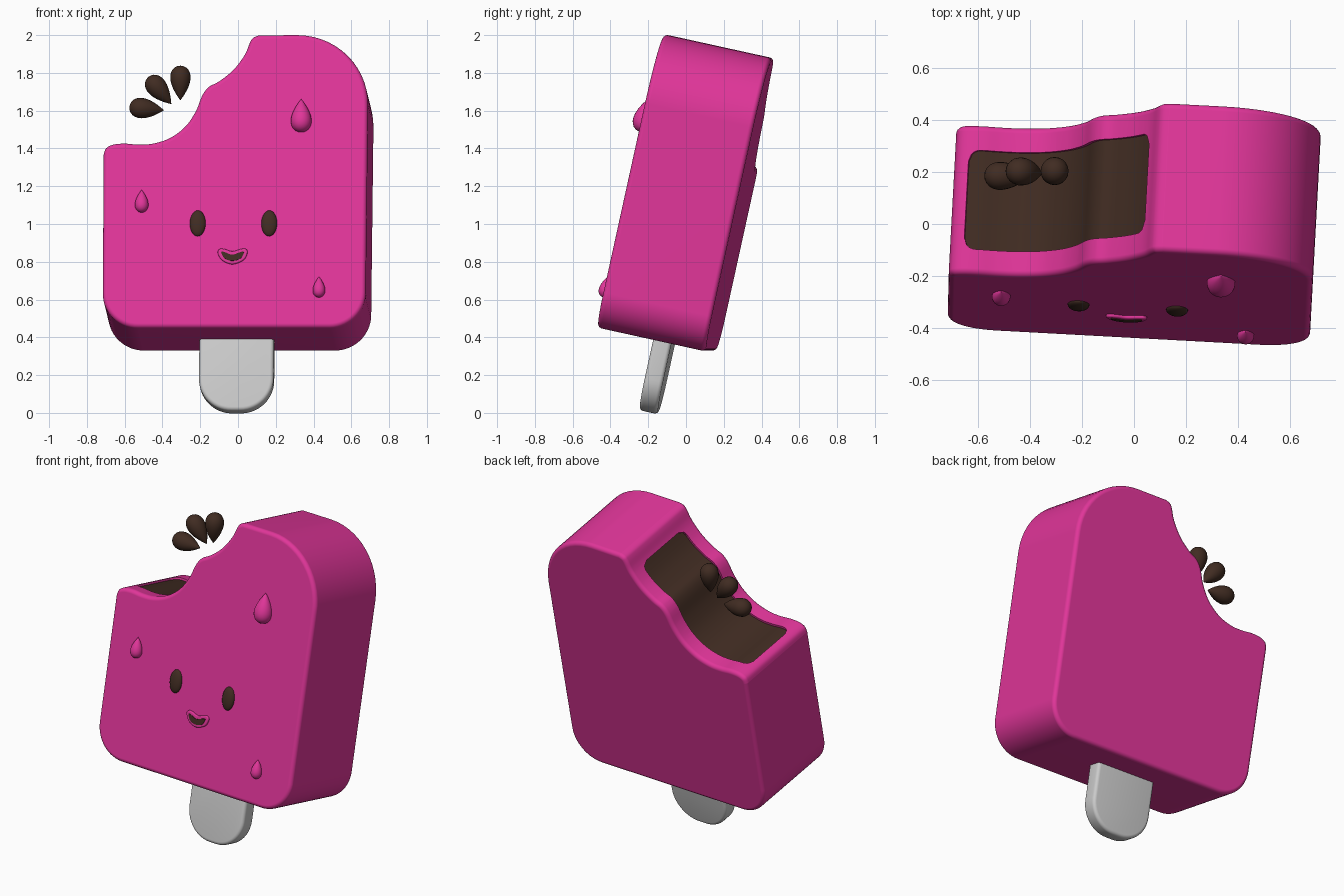
import bpy, bmesh, math
from mathutils import Matrix, Vector

if "Cube" in bpy.data.objects:
    bpy.data.objects.remove(bpy.data.objects["Cube"])

# Whole treat leans back and turns slightly
POSE = (Matrix.Translation((0.002, 0.016, 1.165)) @ Matrix.Rotation(math.radians(-3.1), 4, 'Z')
        @ Matrix.Rotation(math.radians(-12.4), 4, 'X'))
HALF_T, HALF_W, HALF_H = 0.294, 0.697, 0.795


def material(name, rgb):
    m = bpy.data.materials.new(name)
    m.diffuse_color = (*rgb, 1)
    m.use_nodes = True
    m.node_tree.nodes["Principled BSDF"].inputs["Base Color"].default_value = m.diffuse_color
    return m


PINK = material("pink_icing", (0.75, 0.036, 0.32))
BROWN = material("dark_chocolate", (0.052, 0.025, 0.016))
GREY = material("pale_stick", (0.6, 0.6, 0.6))


def front(x, z):
    """Upright front coordinates to the tilted slab's own (u, w)."""
    w = (z - 1.228) / 0.977
    return Vector((x + 0.013 - 0.012 * w, w))


def spline(pts, closed=False, steps=5):
    """Smooth curve through points."""
    n, out = len(pts), []
    for i in range(n if closed else n - 1):
        idx = [(i + k) % n if closed else min(max(i + k, 0), n - 1) for k in (-1, 0, 1, 2)]
        a, b, c, d = (pts[j] for j in idx)
        for s in range(steps):
            t = s / steps
            out.append(0.5 * (2 * b + (c - a) * t + (2 * a - 5 * b + 4 * c - d) * t * t
                              + (3 * b - a - 3 * c + d) * t ** 3))
    return out if closed else out + [pts[-1]]


def arc(cx, cz, r, a0, a1, n=14):
    return [Vector((cx + r * math.cos(math.radians(a0 + (a1 - a0) * i / n)),
                    cz + r * math.sin(math.radians(a0 + (a1 - a0) * i / n)))) for i in range(n + 1)]


def finish(name, bm, mat, matrix=POSE):
    bmesh.ops.recalc_face_normals(bm, faces=bm.faces)
    me = bpy.data.meshes.new(name)
    bm.to_mesh(me)
    bm.free()
    me.materials.append(mat)
    ob = bpy.data.objects.new(name, me)
    bpy.context.collection.objects.link(ob)
    ob.matrix_world = matrix
    return ob


def apply_smooth(ob, angle=35):
    bpy.ops.object.select_all(action='DESELECT')
    ob.select_set(True)
    bpy.context.view_layer.objects.active = ob
    for m in list(ob.modifiers):
        bpy.ops.object.modifier_apply(modifier=m.name)
    bpy.ops.object.shade_smooth_by_angle(angle=math.radians(angle))


def prism(name, outline, v0, v1, mat, bevel=0):
    """Extrude an outline through the slab's depth, optionally rounding its rims."""
    bm = bmesh.new()
    n = len(outline)
    a = [bm.verts.new((p.x, v0, p.y)) for p in outline]
    b = [bm.verts.new((p.x, v1, p.y)) for p in outline]
    bm.faces.new(a)
    bm.faces.new(b[::-1])
    for i in range(n):
        bm.faces.new((a[i], b[i], b[(i + 1) % n], a[(i + 1) % n]))
    ob = finish(name, bm, mat)
    if bevel:
        m = ob.modifiers.new("rim", 'BEVEL')
        m.width, m.segments, m.angle_limit = bevel, 5, math.radians(60)
        apply_smooth(ob)
    return ob


def teardrop(name, ball_end, tip, r, mat, matrix=POSE):
    """Round drop narrowing to a tip."""
    ball_end, tip = Vector(ball_end), Vector(tip)
    axis = tip - ball_end
    half = axis.length / 2
    bm = bmesh.new()
    bmesh.ops.create_uvsphere(bm, u_segments=20, v_segments=14, radius=1)
    for v in bm.verts:
        k = r / 0.77 * math.sqrt(max(0, (1 - v.co.z) / 2))
        v.co = Vector((v.co.x * k, v.co.y * k, v.co.z * half))
    bm.transform(Matrix.Translation((ball_end + tip) / 2) @ axis.to_track_quat('Z', 'Y').to_matrix().to_4x4())
    apply_smooth(finish(name, bm, mat, matrix), 60)


# Iced body with a two-scoop bite out of the top left
bite = spline([front(x, z) for x, z in (
    (-0.713, 1.37), (-0.70, 1.405), (-0.66, 1.425), (-0.6, 1.43), (-0.53, 1.425), (-0.45, 1.43),
    (-0.36, 1.46), (-0.28, 1.52), (-0.225, 1.6), (-0.19, 1.685), (-0.155, 1.73), (-0.10, 1.76),
    (-0.025, 1.82), (0.035, 1.90), (0.063, 1.965), (0.08, 1.99), (0.11, 2.003))])
R, r = 0.38, 0.19
outline = (bite + arc(HALF_W - R, HALF_H - R, R, 90, 0)
           + arc(HALF_W - r, -HALF_H + r, r, 0, -90)
           + arc(-HALF_W + r, -HALF_H + r, r, -90, -180))
body = prism("iced_body", outline, -HALF_T, HALF_T, PINK, bevel=0.05)

# Shallow pocket in the bite, with the chocolate centre set inside it
inner = [p for p in bite if -0.65 < p.x < 0.04 and p.y < 0.70]


def bite_slab(name, outer, lower, half_width, corner, mat):
    """Slab following the bite, with rounded corners at both ends."""
    bm = bmesh.new()
    n = len(inner)
    run = [0]
    for p, q in zip(inner, inner[1:]):
        run.append(run[-1] + (q - p).length)
    rows = []
    for i, p in enumerate(inner):
        d = (inner[min(i + 1, n - 1)] - inner[max(i - 1, 0)]).normalized()
        nrm = Vector((-d.y, d.x))
        gap = max(0, corner - min(run[i], run[-1] - run[i]))
        h = half_width - corner + math.sqrt(corner ** 2 - gap ** 2)
        rows.append([bm.verts.new((q.x, v, q.y)) for q, v in (
            (p + nrm * outer, -h), (p + nrm * outer, h), (p + nrm * lower, h), (p + nrm * lower, -h))])
    for a, b in zip(rows, rows[1:]):
        for j in range(4):
            bm.faces.new((a[j], a[(j + 1) % 4], b[(j + 1) % 4], b[j]))
    bm.faces.new(rows[0])
    bm.faces.new(rows[-1][::-1])
    return finish(name, bm, mat)


cutter = bite_slab("pocket_cutter", 0.04, -0.035, 0.195, 0.045, PINK)
cut = body.modifiers.new("pocket", 'BOOLEAN')
cut.operation, cut.solver, cut.object = 'DIFFERENCE', 'EXACT', cutter
bpy.context.view_layer.update()
apply_smooth(body, 45)
bpy.data.objects.remove(cutter)
body.modifiers.new("even_shading", 'WEIGHTED_NORMAL').keep_sharp = True
apply_smooth(bite_slab("chocolate_centre", -0.013, -0.06, 0.197, 0.045, BROWN))

# Stick with rounded end
sw, sr, sb = 0.198, 0.175, -1.18
stick = ([Vector((-sw, -0.6)), Vector((sw, -0.6))] + arc(sw - sr, sb + sr, sr, 0, -90)
         + arc(-sw + sr, sb + sr, sr, -90, -180))
prism("stick", stick, -0.009, 0.09, GREY, bevel=0.02)

# Eyes
for name, x in (("left_eye", -0.213), ("right_eye", 0.166)):
    p = front(x, 1.003)
    bm = bmesh.new()
    bmesh.ops.create_uvsphere(bm, u_segments=24, v_segments=14, radius=1)
    bm.transform(Matrix.Translation((p.x, -HALF_T, p.y)) @ Matrix.Diagonal((0.042, 0.022, 0.07, 1)))
    apply_smooth(finish(name, bm, BROWN), 60)

# Smiling mouth with a raised pink lip
lip = [(-0.107, 0.847), (-0.095, 0.867), (-0.07, 0.866), (-0.03, 0.854), (0.015, 0.866),
       (0.04, 0.868), (0.051, 0.848), (0.03, 0.808), (-0.03, 0.786), (-0.085, 0.808)]
gap = [(-0.088, 0.849), (-0.065, 0.846), (-0.03, 0.834), (0.008, 0.846), (0.032, 0.849),
       (0.015, 0.815), (-0.03, 0.802), (-0.07, 0.815)]
prism("mouth_lip", spline([front(*p) for p in lip], True), -HALF_T - 0.012, -HALF_T + 0.02, PINK, bevel=0.007)
prism("mouth", spline([front(*p) for p in gap], True), -HALF_T - 0.015, -HALF_T - 0.008, BROWN)

# Melting drips on the front
for i, (x, z0, z1, rad) in enumerate(((0.336, 1.485, 1.66, 0.055), (-0.51, 1.06, 1.18, 0.036),
                                      (0.43, 0.61, 0.72, 0.033))):
    a, b = front(x, z0), front(x, z1)
    out = -HALF_T - 0.007
    teardrop(f"drip_{i + 1}", (a.x, out, a.y), (b.x, out, b.y), rad, PINK)

# Chocolate splashes flying off the bite
for i, (a, b) in enumerate((((-0.305, 0.21, 1.838), (-0.305, 0.19, 1.655)),
                            ((-0.475, 0.205, 1.778), (-0.353, 0.195, 1.635)),
                            ((-0.575, 0.185, 1.62), (-0.392, 0.185, 1.602)))):
    teardrop(f"splash_{i + 1}", a, b, 0.054, BROWN, Matrix.Identity(4))
